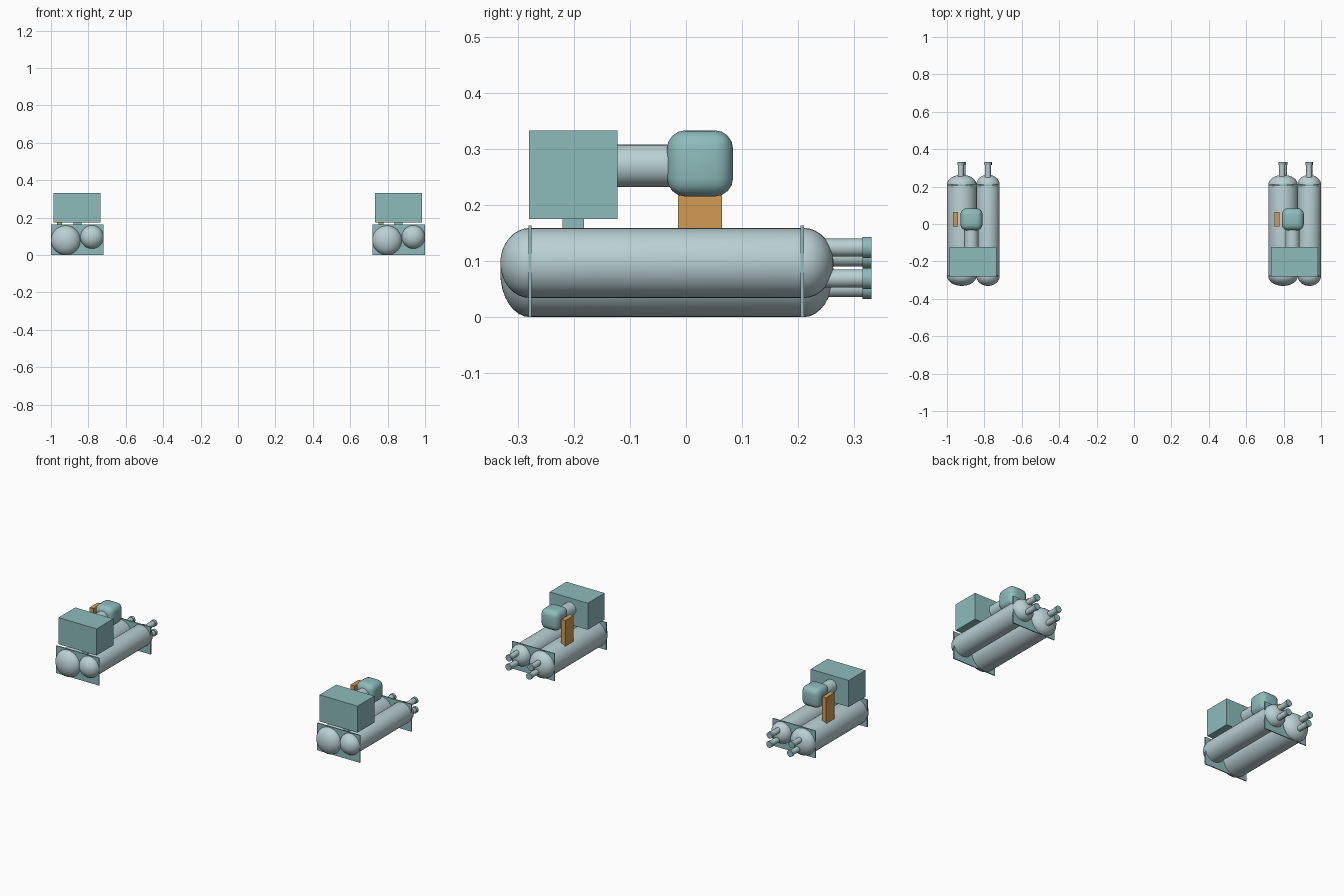
import bpy, bmesh, math
from mathutils import Matrix, Vector

if "Cube" in bpy.data.objects:
    bpy.data.objects.remove(bpy.data.objects["Cube"])


def material(name, rgb):
    m = bpy.data.materials.new(name)
    m.diffuse_color = (*rgb, 1)
    m.use_nodes = True
    m.node_tree.nodes["Principled BSDF"].inputs["Base Color"].default_value = m.diffuse_color
    return m


STEEL = material("pale steel", (0.49, 0.63, 0.65))
TEAL = material("teal paint", (0.27, 0.50, 0.50))
ORANGE = material("orange panel", (0.64, 0.33, 0.09))


def finish(name, bm, mat, smooth=False):
    bmesh.ops.recalc_face_normals(bm, faces=bm.faces[:])
    me = bpy.data.meshes.new(name)
    bm.to_mesh(me)
    bm.free()
    me.materials.append(mat)
    ob = bpy.data.objects.new(name, me)
    bpy.context.collection.objects.link(ob)
    if smooth:
        bpy.ops.object.select_all(action='DESELECT')
        ob.select_set(True)
        bpy.context.view_layer.objects.active = ob
        bpy.ops.object.shade_smooth_by_angle(angle=math.radians(35))
    return ob


def box(name, lo, hi, mat, bevel=0):
    lo, hi = Vector(lo), Vector(hi)
    bm = bmesh.new()
    bmesh.ops.create_cube(bm, size=1, matrix=Matrix.Translation((lo + hi) / 2)
                          @ Matrix.Diagonal((*(hi - lo), 1)))
    if bevel:
        bmesh.ops.bevel(bm, geom=bm.edges[:], offset=bevel, segments=4,
                        profile=0.5, affect='EDGES')
    return finish(name, bm, mat, bevel > 0)


def lathe(name, x, z, profile, mat, sides=32):
    """Revolve (y, radius) points around an axis parallel to y."""
    bm = bmesh.new()
    rings = []
    for y, r in profile:
        if r < 1e-5:
            rings.append([bm.verts.new((x, y, z))])
        else:
            rings.append([bm.verts.new((x + r * math.cos(2 * math.pi * i / sides), y,
                                        z + r * math.sin(2 * math.pi * i / sides)))
                          for i in range(sides)])
    for a, b in zip(rings, rings[1:]):
        for i in range(sides):
            j = (i + 1) % sides
            quad = [a[i % len(a)], a[j % len(a)], b[j % len(b)], b[i % len(b)]]
            bm.faces.new(list(dict.fromkeys(quad)))
    return finish(name, bm, mat, True)


def rod(name, x, z, y0, y1, r, mat):
    return lathe(name, x, z, [(y0, 0), (y0, r), (y1, r), (y1, 0)], mat, 24)


def tank(name, x, z, r, y0=-0.278, y1=0.21, dome=0.053, steps=8):
    arc = [math.pi / 2 * i / steps for i in range(steps + 1)]
    front = [(y0 - dome * math.cos(a), r * math.sin(a)) for a in arc]
    back = [(y1 + dome * math.cos(a), r * math.sin(a)) for a in reversed(arc)]
    return lathe(name, x, z, front + back, STEEL)


# Two identical units, side by side
for side, dx in (("left", 0.0), ("right", 1.718)):
    # Twin tanks with paired, flanged pipe stubs at the back
    for size, x, z, r, lean in (("large", -0.921, 0.079, 0.079, 0.005),
                                ("small", -0.7805, 0.0965, 0.0625, 0.001)):
        x += dx
        tank(f"{side}_{size}_tank", x, z, r)
        for level, s in (("upper", 1), ("lower", -1)):
            px, pz = x - s * lean, z + s * 0.0275
            rod(f"{side}_{size}_{level}_pipe", px, pz, 0.2, 0.318, 0.016, STEEL)
            rod(f"{side}_{size}_{level}_flange", px, pz, 0.315, 0.331, 0.019, TEAL)

    # End plates holding the tanks
    for end, y in (("front", -0.278), ("back", 0.207)):
        box(f"{side}_{end}_plate", (-1 + dx, y - 0.003, 0), (-0.718 + dx, y + 0.003, 0.163), TEAL)

    # Oil separator box on its post
    box(f"{side}_drive_box", (-0.986 + dx, -0.28, 0.175), (-0.735 + dx, -0.122, 0.333), TEAL)
    box(f"{side}_box_post", (-0.88 + dx, -0.22, 0.12), (-0.838 + dx, -0.182, 0.178), TEAL)

    # Motor tube and rounded compressor head
    rod(f"{side}_motor_tube", -0.87 + dx, 0.27, -0.13, 0.0, 0.038, STEEL)
    box(f"{side}_compressor_head", (-0.928 + dx, -0.034, 0.215), (-0.81 + dx, 0.084, 0.333),
        TEAL, bevel=0.033)

    # Upright control panel
    box(f"{side}_control_panel", (-0.968 + dx, -0.014, 0.13), (-0.941 + dx, 0.064, 0.296), ORANGE)
